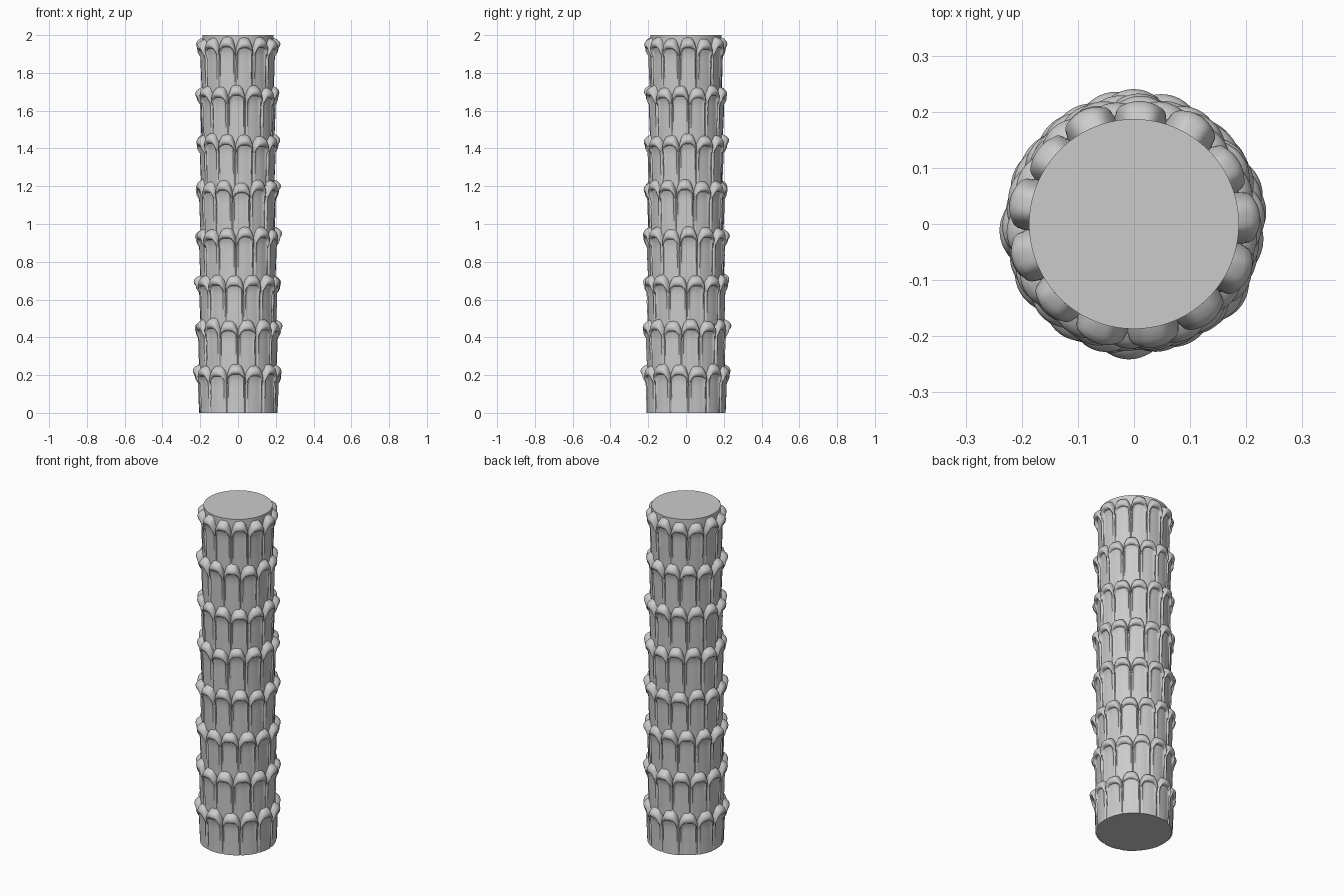
import bpy
import bmesh
import math
import random

random.seed(4)
cube = bpy.data.objects.get("Cube")
if cube:
    bpy.data.objects.remove(cube)

stone = bpy.data.materials.new("grey_stone")
stone.use_nodes = True
grey = (0.6, 0.6, 0.6, 1)
stone.diffuse_color = grey
stone.node_tree.nodes["Principled BSDF"].inputs["Base Color"].default_value = grey

LEAVES = 13
STEPS = 18
CRESTS = [0.235, 0.475, 0.715, 0.96, 1.21, 1.455, 1.71, 1.965]
# hooked lip: outward reach, height from the crest
LIP = [(0.004, -0.075), (0.008, -0.05), (0.014, -0.036), (0.024, -0.034),
       (0.032, -0.028), (0.035, -0.016), (0.031, -0.003), (0.021, 0.007),
       (0.009, 0.014), (-0.004, 0.021), (-0.02, 0.025)]


def shaft_radius(z):
    return 0.207 - 0.02 * min(z / 2, 1) ** 0.8


def finish(bm, name):
    bmesh.ops.recalc_face_normals(bm, faces=bm.faces)
    mesh = bpy.data.meshes.new(name)
    bm.to_mesh(mesh)
    bm.free()
    mesh.materials.append(stone)
    obj = bpy.data.objects.new(name, mesh)
    bpy.context.collection.objects.link(obj)
    bpy.ops.object.select_all(action="DESELECT")
    obj.select_set(True)
    bpy.context.view_layer.objects.active = obj
    bpy.ops.object.shade_smooth_by_angle(angle=math.radians(50))


def skin(bm, rings):
    for low, high in zip(rings, rings[1:]):
        for i in range(len(low)):
            j = (i + 1) % len(low)
            bm.faces.new((low[i], low[j], high[j], high[i]))


def leaf_tier(index, crest):
    """Ring of upright leaves with arched, outward-curling tips."""
    bottom = CRESTS[index - 1] - 0.01 if index else 0.0
    phase = math.pi / 2 + (index % 2 == 0) * math.pi / LEAVES + random.uniform(-0.1, 0.1)
    leaves = [(random.uniform(0.8, 1.12), random.uniform(-0.01, 0.008),
               random.uniform(-0.003, 0.003)) for _ in range(LEAVES)]
    bm = bmesh.new()
    rows = [("shaft", t / 6) for t in range(6)] + [("lip", p) for p in LIP]
    rings = []
    for kind, value in rows:
        ring = []
        for k in range(LEAVES * STEPS):
            reach, lift, bulge = leaves[k // STEPS]
            u = 2 * (k % STEPS) / STEPS - 1
            # arched outline, side ridges and a groove between leaves
            hood = 0.22 + 0.78 * (1 - u * u) ** 0.6
            drop = 0.06 * abs(u) ** 3.5
            ridge = 0.006 * math.exp(-((abs(u) - 0.8) / 0.13) ** 2)
            groove = 0.012 * math.exp(-((1 - abs(u)) / 0.09) ** 2)
            smooth = 1 - u ** 4
            top = crest + lift * smooth - drop
            if kind == "shaft":
                z = bottom + (top - 0.075 - bottom) * value
                out = 0.004 * value + ridge * (0.25 + 0.75 * value)
                out += bulge * smooth - groove * (0.4 + 0.6 * value)
            else:
                z = top + value[1]
                fade = min(1, max(0, -value[1] / 0.05))
                out = value[0] * (hood * reach if value[0] > 0 else 1)
                out += (ridge - groove + bulge * smooth) * fade
            r = shaft_radius(z) + out
            a = phase + 2 * math.pi * (k + STEPS / 2) / (LEAVES * STEPS)
            ring.append(bm.verts.new((r * math.cos(a), r * math.sin(a), z)))
        rings.append(ring)
    skin(bm, rings)
    finish(bm, f"leaf_tier_{index + 1}")


# Solid core with flat ends
bm = bmesh.new()
rings = []
for z in (0.0, 0.4, 0.8, 1.2, 1.6, 2.0):
    r = shaft_radius(z) - (0.003 if z < 2 else 0)
    rings.append([bm.verts.new((r * math.cos(a), r * math.sin(a), z))
                  for a in (2 * math.pi * k / 96 for k in range(96))])
skin(bm, rings)
bm.faces.new(rings[0])
bm.faces.new(rings[-1])
finish(bm, "column_core")

# Stacked leaf tiers
for i, height in enumerate(CRESTS):
    leaf_tier(i, height)
